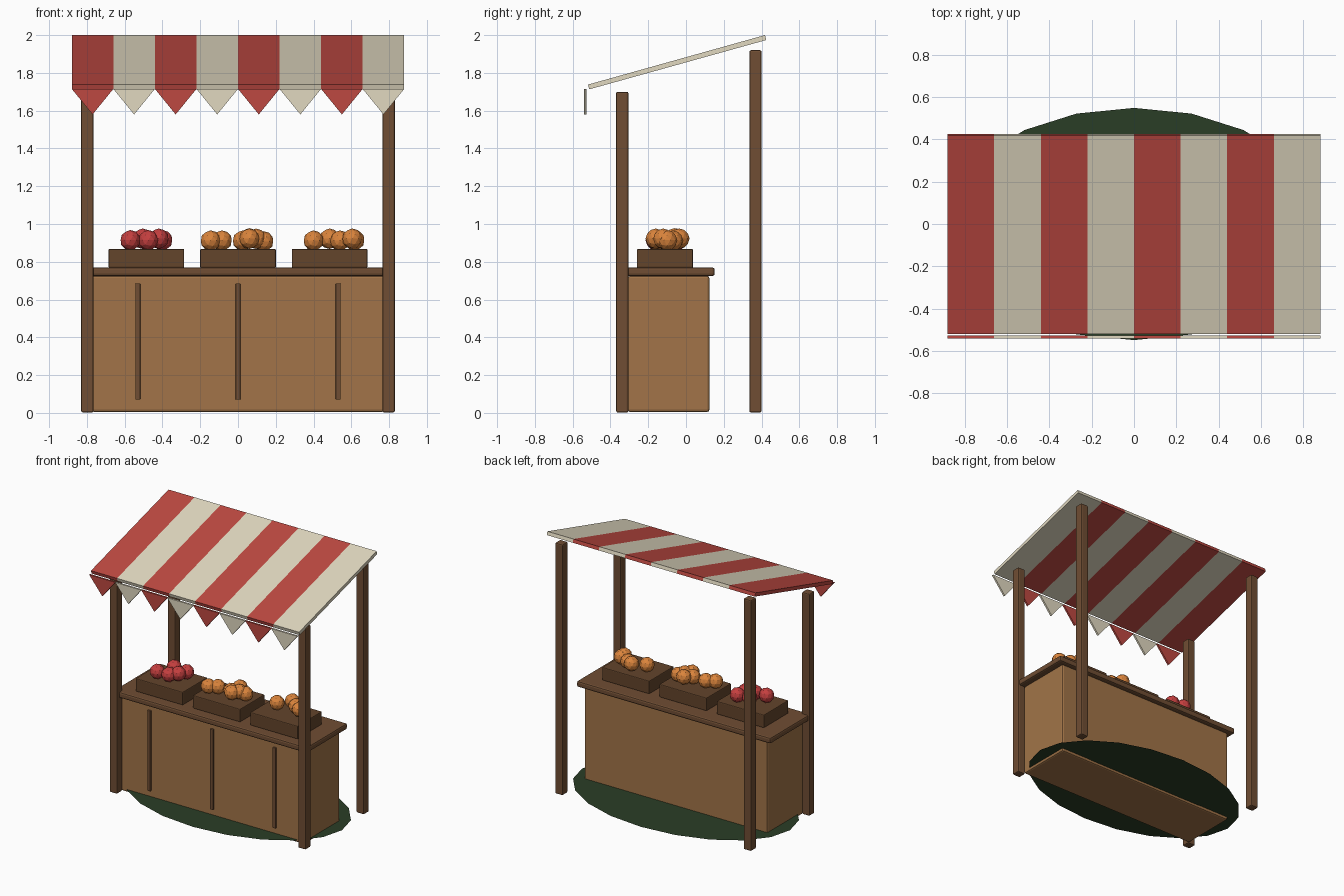
import bpy, bmesh, math
from mathutils import Matrix

if "Cube" in bpy.data.objects:
    bpy.data.objects.remove(bpy.data.objects["Cube"])


def material(name, r, g, b):
    m = bpy.data.materials.new(name)
    m.diffuse_color = (r, g, b, 1)
    m.use_nodes = True
    m.node_tree.nodes["Principled BSDF"].inputs["Base Color"].default_value = m.diffuse_color
    return m


BODY = material("light_wood", .36, .175, .065)
WOOD = material("post_wood", .16, .075, .033)
CRATE = material("crate_wood", .125, .058, .024)
RED = material("red_cloth", .51, .066, .053)
CREAM = material("cream_cloth", .75, .69, .53)
GRASS = material("grass", .023, .048, .019)
ORANGE = material("orange_fruit", .70, .23, .045)
APPLE = material("red_fruit", .56, .05, .05)


def finish(name, bm, mat):
    me = bpy.data.meshes.new(name)
    bmesh.ops.recalc_face_normals(bm, faces=bm.faces)
    bm.to_mesh(me)
    bm.free()
    ob = bpy.data.objects.new(name, me)
    me.materials.append(mat)
    bpy.context.collection.objects.link(ob)
    return ob


def box(name, mat, x, y, z, bevel=0.0):
    """Box from (min, max) pairs, with optional bevelled edges."""
    bm = bmesh.new()
    size = [b - a for a, b in (x, y, z)]
    mid = [(a + b) / 2 for a, b in (x, y, z)]
    bmesh.ops.create_cube(bm, size=1, matrix=Matrix.Translation(mid) @ Matrix.Diagonal((*size, 1)))
    ob = finish(name, bm, mat)
    if bevel:
        mod = ob.modifiers.new("bevel", 'BEVEL')
        mod.width = bevel
        mod.segments = 2
    return ob


def prism(name, mat, points, offset):
    """Flat polygon extruded along offset."""
    bm = bmesh.new()
    face = bm.faces.new([bm.verts.new(p) for p in points])
    ext = bmesh.ops.extrude_face_region(bm, geom=[face])
    bmesh.ops.translate(bm, vec=offset,
                        verts=[v for v in ext["geom"] if isinstance(v, bmesh.types.BMVert)])
    return finish(name, bm, mat)


def ellipse(name, mat, a, b, z):
    bm = bmesh.new()
    bmesh.ops.create_circle(bm, cap_ends=True, segments=20, radius=1)
    for v in bm.verts:
        v.co = (v.co.x * a, v.co.y * b, z)
    return finish(name, bm, mat)


# Grass patch under the stall
ellipse("grass_patch", GRASS, .88, .548, .026)
ellipse("grass_patch_inner", GRASS, .55, .34, .024)

# Counter
box("counter_body", BODY, (-.775, .775), (-.308, .124), (.005, .725), .012)
box("counter_top", WOOD, (-.82, .82), (-.34, .152), (.725, .77), .012)
for i, x in enumerate((-.53, 0, .53)):
    box(f"front_slat_{i}", WOOD, (x - .0125, x + .0125), (-.322, -.3), (.07, .685), .003)

# Posts
for side, s in (("left", -1), ("right", 1)):
    x = (s * .7975 - .0325, s * .7975 + .0325)
    box(f"front_post_{side}", WOOD, x, (-.37, -.305), (.002, 1.70), .009)
    box(f"back_post_{side}", WOOD, x, (.335, .40), (.002, 1.92), .009)

# Striped sloping canopy and pointed valance
for i in range(8):
    mat = CREAM if i % 2 else RED
    x0 = -.88 + i * .22
    prism(f"canopy_stripe_{i}", mat,
          [(x0, -.519, 1.738), (x0, -.512, 1.713), (x0, .425, 1.974), (x0, .418, 2.0)],
          (.22, 0, 0))
    prism(f"valance_flag_{i}", mat,
          [(x0, -.541, 1.715), (x0 + .22, -.541, 1.715), (x0 + .11, -.541, 1.58)],
          (0, .014, 0))

# Crates with fruit: (x, y, z) of each fruit
FRUIT = [
    (-.485, APPLE, "red_fruit", [(-.57, -.16, .914), (-.505, -.05, .922), (-.475, -.155, .914),
                                 (-.42, -.12, .922), (-.40, -.05, .914)]),
    (0, ORANGE, "mid_orange", [(-.145, -.15, .912), (-.085, -.12, .912), (.025, -.12, .912),
                               (.06, -.06, .924), (.06, -.16, .922), (.095, -.12, .922),
                               (.135, -.10, .908)]),
    (.485, ORANGE, "right_orange", [(.40, -.10, .912), (.485, -.035, .922), (.54, -.07, .912),
                                    (.605, -.12, .922), (.617, -.10, .914)]),
]
for n, (cx, mat, label, spots) in enumerate(FRUIT):
    box(f"crate_{n}", CRATE, (cx - .20, cx + .20), (-.26, .037), (.768, .868), .006)
    for i, p in enumerate(spots):
        bm = bmesh.new()
        bmesh.ops.create_icosphere(bm, subdivisions=2, radius=.054, matrix=Matrix.Translation(p))
        finish(f"{label}_{i}", bm, mat)
